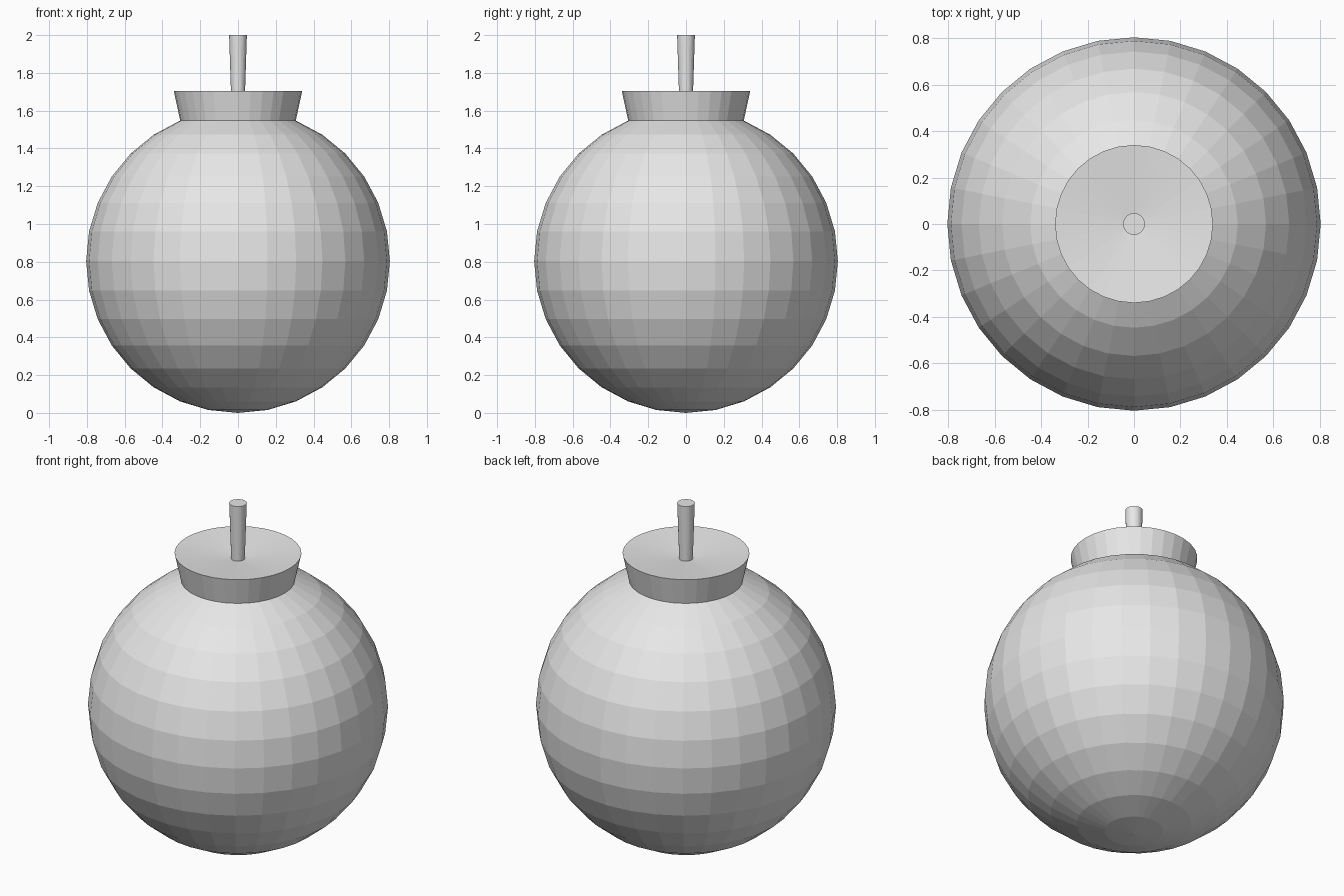
import bpy, bmesh
from math import sin, cos, pi

SIDES = 32

cube = bpy.data.objects.get("Cube")
if cube:
    bpy.data.objects.remove(cube, do_unlink=True)

grey = bpy.data.materials.new("plain_grey")
grey.use_nodes = True
grey.diffuse_color = (0.8, 0.8, 0.8, 1)
grey.node_tree.nodes["Principled BSDF"].inputs["Base Color"].default_value = (0.8, 0.8, 0.8, 1)


def lathe(name, profile):
    """Revolve (radius, height) points about z; zero radius closes to a pole."""
    bm = bmesh.new()
    rings = []
    for r, z in profile:
        if r < 1e-4:
            rings.append([bm.verts.new((0, 0, z))] * SIDES)
        else:
            rings.append([bm.verts.new((r * cos(2 * pi * i / SIDES), r * sin(2 * pi * i / SIDES), z))
                          for i in range(SIDES)])
    for low, high in zip(rings, rings[1:]):
        for i in range(SIDES):
            j = (i + 1) % SIDES
            corners = [low[i], low[j], high[j], high[i]]
            bm.faces.new(list(dict.fromkeys(corners)))
    bmesh.ops.recalc_face_normals(bm, faces=bm.faces)
    mesh = bpy.data.meshes.new(name)
    bm.to_mesh(mesh)
    bm.free()
    mesh.materials.append(grey)
    obj = bpy.data.objects.new(name, mesh)
    bpy.context.collection.objects.link(obj)
    return obj


# Faceted round body
RADIUS = 0.804
RINGS = 16
lathe("round_body", [(RADIUS * sin(pi * k / RINGS), RADIUS * (1 - cos(pi * k / RINGS)))
                     for k in range(RINGS + 1)])

# Flared collar with a shallow dished top
lathe("collar", [(0, 1.545), (0.306, 1.548), (0.34, 1.704), (0.036, 1.672), (0, 1.669)])

# Tapered fuse, wider at the tip
lathe("fuse", [(0, 1.66), (0.036, 1.66), (0.047, 2.0), (0, 2.0)])
